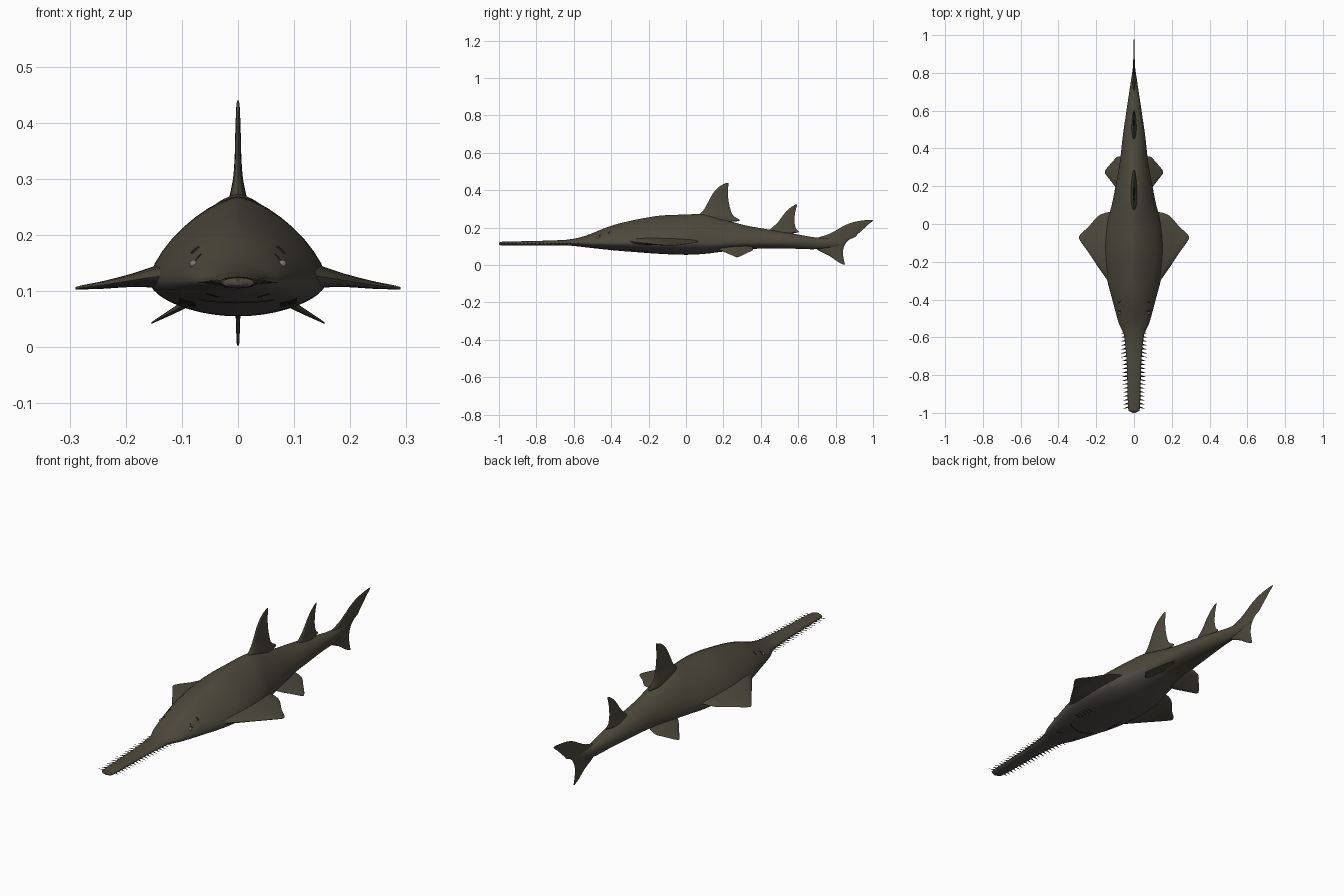
import bpy, bmesh, math
from mathutils import Vector
from mathutils.bvhtree import BVHTree

cube = bpy.data.objects.get("Cube")
if cube:
    bpy.data.objects.remove(cube, do_unlink=True)


def material(name, rgb):
    m = bpy.data.materials.new(name)
    m.use_nodes = True
    m.diffuse_color = (*rgb, 1)
    m.node_tree.nodes["Principled BSDF"].inputs["Base Color"].default_value = (*rgb, 1)
    return m


OLIVE = material("olive skin", (0.075, 0.066, 0.046))
BELLY = material("grey belly", (0.085, 0.076, 0.072))
DARK = material("dark creases", (0.02, 0.018, 0.015))
EYE = material("pale eye", (0.19, 0.18, 0.16))
TOOTH = material("tooth brown", (0.06, 0.052, 0.04))


def finish(name, bm, mats, rule=None, angle=50):
    """Turn a bmesh into a smooth shaded object coloured by a rule."""
    bmesh.ops.recalc_face_normals(bm, faces=bm.faces)
    for f in bm.faces:
        if rule:
            f.material_index = int(rule(f.calc_center_median(), f.normal))
    me = bpy.data.meshes.new(name)
    bm.to_mesh(me)
    bm.free()
    ob = bpy.data.objects.new(name, me)
    bpy.context.collection.objects.link(ob)
    for m in mats:
        me.materials.append(m)
    bpy.ops.object.select_all(action='DESELECT')
    ob.select_set(True)
    bpy.context.view_layer.objects.active = ob
    bpy.ops.object.shade_smooth_by_angle(angle=math.radians(angle))
    return ob


def spline(stations, steps):
    """Smoothly interpolate the rows of a station list."""
    out = []
    last = len(stations) - 1
    for i in range(last):
        a, b, c, d = (stations[min(max(k, 0), last)] for k in range(i - 1, i + 3))
        for s in range(steps):
            t = s / steps
            out.append([q + t * (r - p + t * (2*p - 5*q + 4*r - e + t * (3*(q - r) + e - p))) / 2
                        for p, q, r, e in zip(a, b, c, d)])
    return out + [list(stations[-1])]


def loft(rings):
    bm = bmesh.new()
    loops = [[bm.verts.new(p) for p in ring] for ring in rings]
    n = len(loops[0])
    for a, b in zip(loops, loops[1:]):
        for i in range(n):
            bm.faces.new((a[i], a[(i + 1) % n], b[(i + 1) % n], b[i]))
    bm.faces.new(loops[0])
    bm.faces.new(loops[-1])
    return bm


def body_ring(y, w, top, side, low, power, n=40):
    """Domed back over a rounded belly, meeting at a side ridge."""
    pts = []
    for i in range(n):
        a = 2 * math.pi * i / n
        c, s = math.cos(a), math.sin(a)
        e = 2 / (power if s > 0 else 2)
        x = math.copysign(abs(c) ** e, c) * w
        h = abs(s) ** e
        pts.append((x, y, side + h * ((top if s > 0 else low) - side)))
    return pts


# Body: y, half width, top, side, bottom, roundness of the back
body = [(-.64, .042, .135, .12, .106, 2), (-.58, .056, .145, .12, .1, 1.9),
        (-.52, .082, .163, .12, .093, 1.7), (-.4, .115, .21, .12, .08, 1.6),
        (-.28, .145, .24, .12, .07, 1.5), (-.14, .158, .264, .12, .06, 1.5),
        (0, .145, .27, .12, .055, 1.5), (.1, .118, .272, .12, .06, 1.5),
        (.2, .098, .245, .12, .072, 1.6), (.32, .076, .212, .122, .085, 1.8),
        (.46, .06, .187, .124, .088, 2), (.6, .04, .163, .124, .087, 2),
        (.7, .025, .147, .12, .085, 2), (.84, .004, .14, .12, .1, 2)]
bm = loft([body_ring(*r) for r in spline(body, 6)])
surface = BVHTree.FromBMesh(bm)
finish("body", bm, [OLIVE, BELLY], lambda c, n: c.z < .1195 and c.y < .3 - abs(c.x))

# Flat saw snout with a rounded tip
snout = [(-1, .006, .12, .115, .11, 2), (-.992, .022, .123, .115, .107, 2),
         (-.975, .031, .125, .115, .105, 2), (-.85, .035, .128, .116, .105, 2),
         (-.7, .041, .132, .118, .105, 2), (-.56, .055, .14, .12, .103, 2)]
finish("saw_snout", loft([body_ring(*r, n=24) for r in spline(snout, 4)]),
       [OLIVE, BELLY], lambda c, n: n.z < -.2)

# Saw teeth along both edges
bm = bmesh.new()
COUNT = 20
for i in range(COUNT):
    t = i / (COUNT - 1)
    y = -.575 - .395 * t
    root, tip = .046 - .018 * t, .074 - .018 * t
    for s in (-1, 1):
        base = [bm.verts.new((s * root, y + dy, .116 + dz))
                for dy, dz in ((-.005, 0), (0, .003), (.005, 0), (0, -.003))]
        point = bm.verts.new((s * tip, y - .006, .115))
        bm.faces.new(base)
        for a, b in zip(base, base[1:] + base[:1]):
            bm.faces.new((a, b, point))
finish("saw_teeth", bm, [TOOTH], angle=20)


def fin(name, stations, upright, side=1, mats=(OLIVE,), rule=None):
    """Loft lens shaped sections: x, z, front edge, rear edge, half thickness."""
    rings = []
    for x, z, front, rear, half in spline(stations, 4):
        ring = []
        for i in range(20):
            a = 2 * math.pi * i / 20
            u = (1 - math.cos(a)) / 2
            off = half * math.sin(a) * (1.25 - .6 * u)
            y = front + (rear - front) * u
            ring.append((off, y, z) if upright else (side * x, y, z + off))
        rings.append(ring)
    return finish(name, loft(rings), mats, rule)


# Paired fins
pectoral = [(.09, .126, -.38, .068, .03), (.14, .126, -.3, .062, .021),
            (.19, .119, -.228, .042, .012), (.24, .111, -.152, -.014, .007),
            (.275, .107, -.104, -.045, .004), (.29, .105, -.08, -.064, .002)]
pelvic = [(.04, .105, .15, .35, .014), (.085, .082, .18, .358, .009),
          (.115, .065, .218, .328, .006), (.142, .05, .252, .298, .003),
          (.154, .043, .268, .28, .0015)]
for label, s in (("left", 1), ("right", -1)):
    fin(label + "_pectoral_fin", pectoral, False, s, (OLIVE, BELLY),
        lambda c, n: n.z < 0 and abs(c.x) < .22)
    fin(label + "_pelvic_fin", pelvic, False, s)

# Upright fins
first = [(0, .2, .07, .22, .02), (0, .229, .06, .235, .02), (0, .238, .06, .288, .018),
         (0, .265, .068, .252, .016), (0, .3, .098, .237, .009), (0, .34, .12, .228, .006),
         (0, .38, .142, .224, .005), (0, .41, .167, .225, .004), (0, .43, .195, .227, .003),
         (0, .44, .22, .228, .0015)]
second = [(0, .14, .43, .56, .014), (0, .168, .43, .572, .014), (0, .176, .435, .604, .013),
          (0, .195, .455, .588, .009), (0, .23, .492, .58, .006), (0, .27, .522, .582, .004),
          (0, .3, .55, .588, .003), (0, .32, .578, .594, .002), (0, .325, .588, .595, .0015)]
tail = [(0, .003, .84, .85, .002), (0, .02, .808, .846, .003), (0, .05, .765, .84, .004),
        (0, .08, .705, .84, .006), (0, .11, .68, .85, .008), (0, .135, .68, .872, .008),
        (0, .15, .715, .904, .006), (0, .165, .762, .918, .005), (0, .19, .81, .946, .004),
        (0, .215, .855, .972, .003), (0, .233, .91, .995, .002), (0, .242, .975, 1, .001)]
fin("first_dorsal_fin", first, True)
fin("second_dorsal_fin", second, True)
fin("tail_fin", tail, True)


def on_skin(x, y, above):
    d = -1 if above else 1
    return surface.ray_cast(Vector((x, y, -d)), Vector((0, 0, d)))[0]


def crease(name, points, above, radius, mat):
    """A thin groove line laid on the skin."""
    cu = bpy.data.curves.new(name, 'CURVE')
    cu.dimensions = '3D'
    cu.bevel_depth = radius
    cu.bevel_resolution = 1
    sp = cu.splines.new('POLY')
    sp.points.add(len(points) - 1)
    for p, (x, y) in zip(sp.points, points):
        p.co = (*on_skin(x, y, above), 1)
    ob = bpy.data.objects.new(name, cu)
    bpy.context.collection.objects.link(ob)
    cu.materials.append(mat)


# Mouth, nostrils, gill slits, spiracles and eyes
crease("mouth", [(.065 * t / 6, -.4 + .02 * (t / 6) ** 2) for t in range(-6, 7)],
       False, .002, DARK)
for label, s in (("left", 1), ("right", -1)):
    crease(label + "_nostril", [(s * .035, -.47), (s * .055, -.49)], False, .002, DARK)
    crease(label + "_spiracle", [(s * .07, -.41), (s * .082, -.415)], True, .003, DARK)
    crease(label + "_brow", [(s * .066, -.455), (s * .075, -.463), (s * .084, -.458)],
           True, .0015, DARK)
    for g in range(5):
        y = -.3 + g * .022
        crease(f"{label}_gill_slit_{g + 1}", [(s * .075, y), (s * .09, y + .004), (s * .105, y)],
               False, .0015, DARK)
    bm = bmesh.new()
    bmesh.ops.create_uvsphere(bm, u_segments=12, v_segments=8, radius=.0075)
    bmesh.ops.translate(bm, verts=bm.verts, vec=on_skin(s * .079, -.472, True))
    finish(label + "_eye", bm, [EYE])
